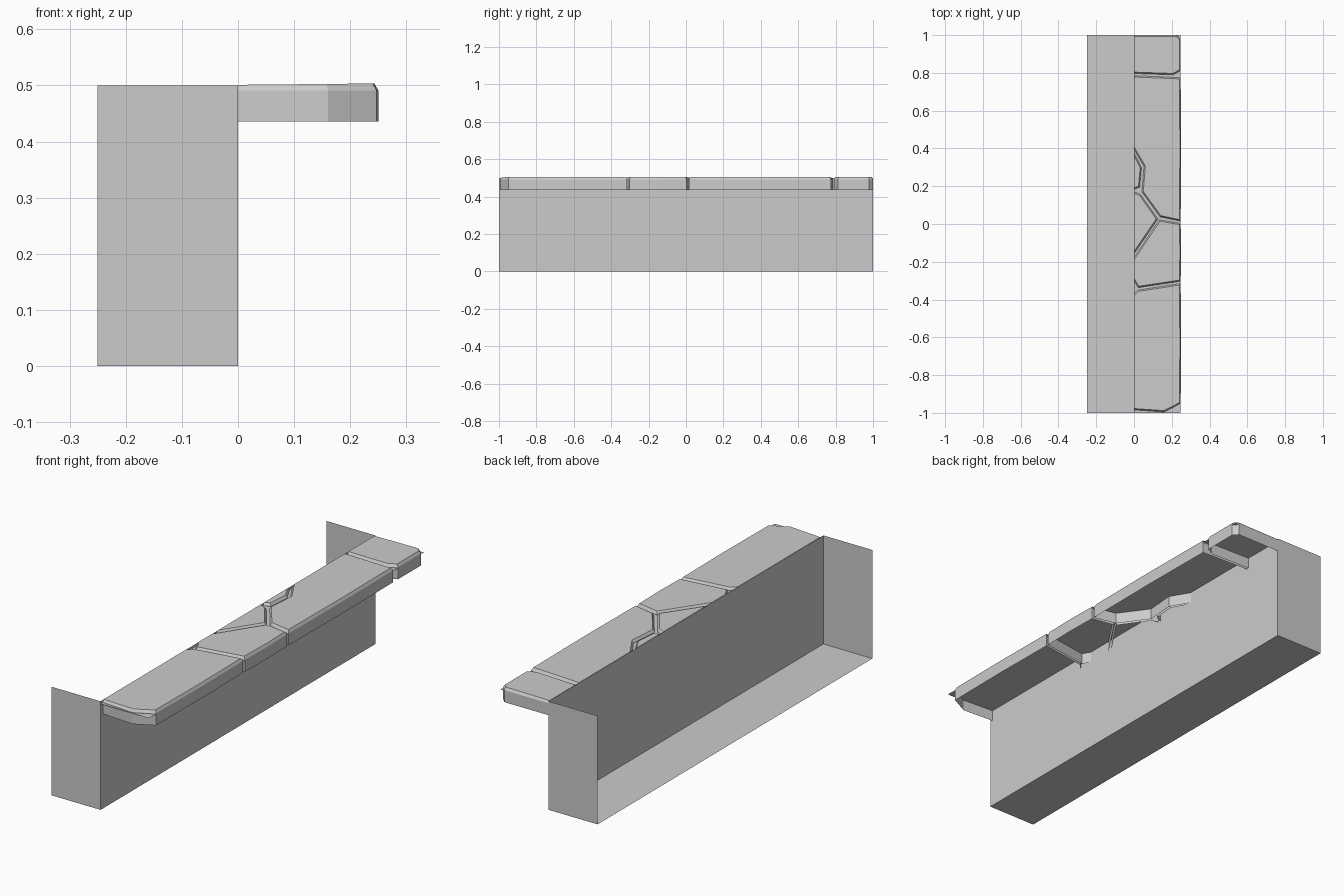
import bpy
import bmesh
from mathutils import Vector

cube = bpy.data.objects.get("Cube")
if cube:
    bpy.data.objects.remove(cube, do_unlink=True)

stone = bpy.data.materials.new("grey_stone")
stone.use_nodes = True
grey = (0.6, 0.6, 0.6, 1)
stone.diffuse_color = grey
stone.node_tree.nodes["Principled BSDF"].inputs["Base Color"].default_value = grey

OUT = 0.247          # outer edge of the paving
LOW, SHOULDER, TOP = 0.436, 0.491, 0.501


def finish(bm, name):
    mesh = bpy.data.meshes.new(name)
    bm.to_mesh(mesh)
    bm.free()
    mesh.materials.append(stone)
    obj = bpy.data.objects.new(name, mesh)
    bpy.context.collection.objects.link(obj)
    return obj


def on_riser(a, b):
    return a.x < 0.001 and b.x < 0.001


def inset(points, width):
    """Mitred inset that leaves edges against the riser in place."""
    lines = []
    for i, a in enumerate(points):
        b = points[(i + 1) % len(points)]
        d = (b - a).normalized()
        shift = 0 if on_riser(a, b) else width
        lines.append((a + Vector((-d.y, d.x)) * shift, d))
    result = []
    for i, (p, d) in enumerate(lines):
        q, e = lines[i - 1]
        cross = e.cross(d)
        result.append(q + e * ((p - q).cross(d) / cross))
    return result


def paving_slab(name, outline):
    """Bevelled slab, open underneath and against the riser (outline runs anticlockwise)."""
    points = [Vector(p) for p in outline]
    bm = bmesh.new()
    low = [bm.verts.new((p.x, p.y, LOW)) for p in points]
    mid = [bm.verts.new((p.x, p.y, SHOULDER)) for p in points]
    top = [bm.verts.new((p.x, p.y, TOP + 0.01 * p.x)) for p in inset(points, 0.007)]
    for i in range(len(points)):
        j = (i + 1) % len(points)
        if not on_riser(points[i], points[j]):
            bm.faces.new((low[i], low[j], mid[j], mid[i]))
            bm.faces.new((mid[i], mid[j], top[j], top[i]))
    bm.faces.new(top)
    finish(bm, name)


# Riser block, open at the top and the back
bm = bmesh.new()
bmesh.ops.create_cube(bm, size=1)
for v in bm.verts:
    v.co = ((v.co.x - 0.5) * 0.25, v.co.y * 2, (v.co.z + 0.5) * 0.5)
bm.normal_update()
bmesh.ops.delete(bm, geom=[f for f in bm.faces if f.normal.z > 0.5 or f.normal.x < -0.5],
                 context='FACES_ONLY')
finish(bm, "riser_block")

# Thin bed that closes the cracks between the slabs
bm = bmesh.new()
bm.faces.new([bm.verts.new((x, y, 0.488))
              for x, y in ((0, -1), (OUT, -1), (OUT, 1), (0, 1))])
finish(bm, "crack_bed")

# Broken paving slabs along the ledge
paving_slab("back_slab", [(0, 0.797), (0.207, 0.79), (OUT, 0.812), (OUT, 0.978),
                          (0.226, 1), (0, 1)])
paving_slab("long_slab", [(0, 0.395), (0.053, 0.305), (0.042, 0.17), (0.138, 0.038),
                          (OUT, 0.015), (0.25, 0.4), (OUT, 0.775), (0, 0.785)])
paving_slab("small_chip", [(0, 0.183), (0.03, 0.195), (0.04, 0.3), (0, 0.375)])
paving_slab("corner_chip", [(0, -0.158), (0.126, 0.027), (0.034, 0.157), (0, 0.17)])
paving_slab("middle_slab", [(0, -0.3), (0.022, -0.337), (OUT, -0.303), (0.25, -0.15),
                            (OUT, 0.003), (0.134, 0.022), (0, -0.178)])
paving_slab("front_slab", [(0, -0.984), (0.16, -0.995), (OUT, -0.95), (0.25, -0.63),
                           (OUT, -0.315), (0.02, -0.35), (0, -0.37)])
